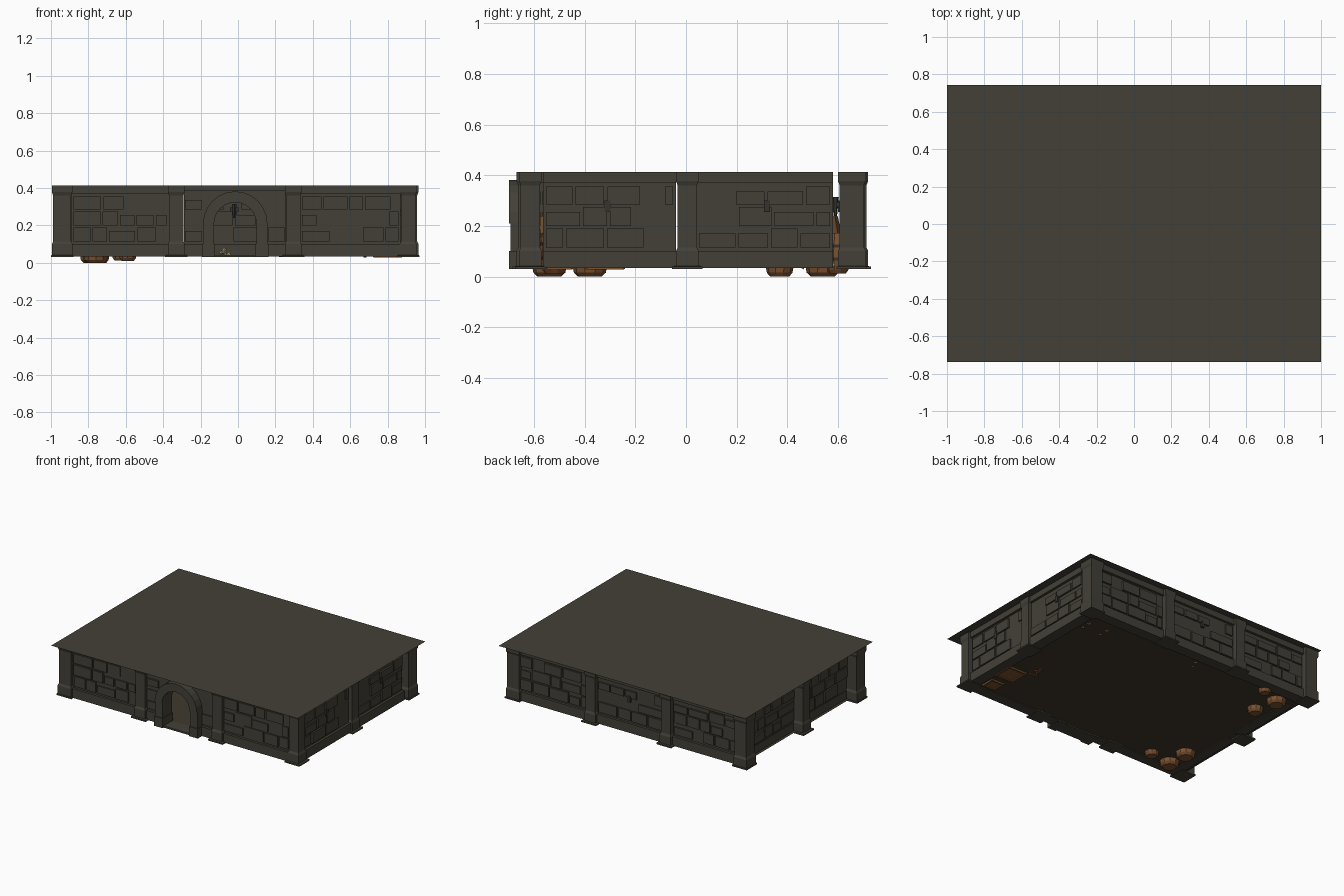
import bpy, bmesh, random
from math import pi, cos, sin
from mathutils import Matrix, Vector

if "Cube" in bpy.data.objects:
    bpy.data.objects.remove(bpy.data.objects["Cube"])

random.seed(4)


def material(name, rgb):
    m = bpy.data.materials.new(name)
    m.diffuse_color = (*rgb, 1)
    m.use_nodes = True
    m.node_tree.nodes["Principled BSDF"].inputs["Base Color"].default_value = m.diffuse_color
    return m


STONE = material("stone", (0.055, 0.051, 0.038))
EARTH = material("earth", (0.050, 0.040, 0.027))
WOOD = material("wood", (0.20, 0.085, 0.03))
IRON = material("iron", (0.035, 0.033, 0.03))
BONE = material("bone", (0.55, 0.48, 0.30))


def finish(bm, name, mat, matrix=None):
    if matrix:
        bm.transform(matrix)
    bmesh.ops.recalc_face_normals(bm, faces=bm.faces)
    me = bpy.data.meshes.new(name)
    bm.to_mesh(me)
    bm.free()
    me.materials.append(mat)
    ob = bpy.data.objects.new(name, me)
    bpy.context.collection.objects.link(ob)
    return ob


def box(bm, x0, x1, y0, y1, z0, z1, rot=None):
    size = Matrix.Diagonal((x1 - x0, y1 - y0, z1 - z0, 1))
    move = Matrix.Translation(((x0 + x1) / 2, (y0 + y1) / 2, (z0 + z1) / 2))
    bmesh.ops.create_cube(bm, size=1, matrix=move @ (rot or Matrix()) @ size)


def lathe(bm, cx, cy, profile, n):
    """Stack of n-sided rings from (radius, z) pairs, capped at both ends."""
    rings = []
    for r, z in profile:
        k = r / cos(pi / n)
        rings.append([bm.verts.new((cx + k * cos((2 * i + 1) * pi / n), cy + k * sin((2 * i + 1) * pi / n), z))
                      for i in range(n)])
    for a, b in zip(rings, rings[1:]):
        for i in range(n):
            j = (i + 1) % n
            bm.faces.new((a[i], a[j], b[j], b[i]))
    bm.faces.new(rings[0])
    bm.faces.new(rings[-1])


def extrude_outline(bm, pts, y0, y1):
    f = bm.faces.new([bm.verts.new((x, y0, z)) for x, z in pts])
    r = bmesh.ops.extrude_face_region(bm, geom=[f])
    vs = [v for v in r["geom"] if isinstance(v, bmesh.types.BMVert)]
    bmesh.ops.translate(bm, verts=vs, vec=(0, y1 - y0, 0))


def bricks(bm, u0, u1, side):
    """Three irregular courses of raised blocks with sloped edges."""
    for z0, z1 in ((0.115, 0.19), (0.2, 0.275), (0.285, 0.355)):
        u = u0
        while u < u1 - 0.03:
            w = min(random.uniform(0.08, 0.17), u1 - u)
            if u1 - u - w < 0.04:
                w = u1 - u
            if random.random() < 0.88:
                d = random.uniform(0.007, 0.014)
                y = -d if side < 0 else 0.05 + d
                top = z1 - random.choice((0, 0, 0.02))
                box(bm, u + 0.006, u + w - 0.006, min(y, 0.025), max(y, 0.025), z0, top)
            u += w


def wall_frame(cx, cy, ang):
    return Matrix.Translation((cx, cy, 0)) @ Matrix.Rotation(ang, 4, "Z")


def wall(name, frame, spans, proud=0.018):
    """Local frame: u along the wall, outer face at y = 0, outward is -y."""
    bm = bmesh.new()
    for u0, u1 in spans:
        box(bm, u0, u1, 0, 0.05, 0.035, 0.412)
        box(bm, u0, u1, -proud, 0.062, 0.033, 0.1)
        box(bm, u0, u1, -proud, 0.062, 0.37, 0.413)
        bricks(bm, u0 + 0.005, u1 - 0.005, -1)
        bricks(bm, u0 + 0.005, u1 - 0.005, 1)
    finish(bm, name, STONE, frame)


# Roof sheet and floor sheet
for name, x0, x1, y0, y1, z, mat in (("roof", -1, 1, -0.737, 0.743, 0.415, STONE),
                                     ("floor", -0.93, 0.93, -0.645, 0.68, 0.04, EARTH)):
    bm = bmesh.new()
    bm.faces.new([bm.verts.new(p) for p in ((x0, y0, z), (x1, y0, z), (x1, y1, z), (x0, y1, z))])
    ob = finish(bm, name, mat)

# Walls: the left one sits recessed behind its pillars
front = wall_frame(0, -0.638, 0)
wall("front_wall", front, ((-0.89, -0.37), (0.33, 0.87)))
wall("back_wall", wall_frame(0, 0.675, pi), ((-0.87, -0.32), (-0.24, 0.29), (0.37, 0.89)))
wall("right_wall", wall_frame(0.925, 0, pi / 2), ((-0.565, -0.04), (0.04, 0.58)))
wall("left_wall", wall_frame(-0.905, 0, -pi / 2), ((-0.565, -0.04), (0.04, 0.58)), 0.004)

# Pillars
CORNER, MIDDLE = 0.055, 0.045
spots = [(-0.94, -0.615, CORNER), (-0.94, 0.665, CORNER), (0.91, -0.615, MIDDLE), (0.91, 0.655, CORNER),
         (-0.94, 0.005, MIDDLE), (0.91, 0.005, MIDDLE), (-0.33, 0.67, MIDDLE), (0.28, 0.67, MIDDLE),
         (-0.33, -0.625, MIDDLE), (0.295, -0.625, MIDDLE)]
for i, (x, y, h) in enumerate(spots):
    bm = bmesh.new()
    lathe(bm, x, y, ((0.06, 0.03), (0.06, 0.04), (h, 0.041), (h, 0.1), (h - 0.007, 0.115),
                     (h - 0.007, 0.36), (h, 0.378), (h, 0.413)), 4)
    finish(bm, f"pillar_{i + 1}", STONE)

# Doorway panel with an arched opening
CX, SPRING, RI, RO = -0.015, 0.21, 0.113, 0.172


def arc(r, steps=12):
    return [(CX - r * cos(pi * i / steps), SPRING + r * sin(pi * i / steps)) for i in range(steps + 1)]


bm = bmesh.new()
extrude_outline(bm, [(-0.29, 0.035), (CX - RI, 0.035)] + arc(RI) +
                [(CX + RI, 0.035), (0.255, 0.035), (0.255, 0.412), (-0.29, 0.412)], 0, 0.05)
for u0, u1 in ((-0.29, CX - RO), (CX + RO, 0.255)):
    box(bm, u0, u1, -0.018, 0.06, 0.033, 0.1)
    bricks(bm, u0, u1, -1)
box(bm, -0.29, 0.255, -0.018, 0.06, 0.383, 0.413)
finish(bm, "doorway_wall", STONE, front)

# Arch ring, jambs and sill step
bm = bmesh.new()
outer, inner = arc(RO), arc(RI)
extrude_outline(bm, outer + inner[::-1], -0.062, 0.055)
for s in (-1, 1):
    a, b = sorted((CX + s * RI, CX + s * RO))
    box(bm, a, b, -0.055, 0.055, 0.035, SPRING)
    box(bm, a - 0.006, b + 0.006, -0.062, 0.058, 0.03, 0.1)
box(bm, CX - RI, CX + RI, -0.05, 0.05, 0.03, 0.042)
finish(bm, "door_arch", STONE, front)

# Barrels, sunk slightly through the floor
barrels = [(-0.63, 0.60, 0.05, 0.012), (-0.78, 0.54, 0.075, 0.0), (-0.74, 0.37, 0.06, 0.0),
           (-0.765, -0.38, 0.075, 0.0), (-0.76, -0.54, 0.075, 0.0), (-0.59, -0.52, 0.055, 0.01)]
for i, (x, y, r, z) in enumerate(barrels):
    h = r * 3.2
    bm = bmesh.new()
    lathe(bm, x, y, ((r * 0.6, z), (r * 0.8, z + 0.015), (r, z + h * 0.4), (r, z + h * 0.6),
                     (r * 0.75, z + h), (r * 0.65, z + h), (r * 0.65, z + h - 0.01)), 10)
    finish(bm, f"barrel_{i + 1}", WOOD)
    bm = bmesh.new()
    for k in (0.32, 0.64):
        lathe(bm, x, y, ((r * 1.02, z + h * k), (r * 1.02, z + h * (k + 0.07))), 10)
    finish(bm, f"barrel_hoops_{i + 1}", IRON)

# Crates with corner battens
for i, (x, y, h) in enumerate(((0.80, -0.32, 0.07), (0.80, -0.5, 0.045))):
    bm = bmesh.new()
    z = 0.03
    box(bm, x - h, x + h, y - h, y + h, z + 0.005, z + 2 * h)
    for sx in (-h, h):
        for sy in (-h, h):
            box(bm, x + sx - 0.008, x + sx + 0.008, y + sy - 0.008, y + sy + 0.008, z, z + 2 * h + 0.005)
        for zz in (z + 0.006, z + 2 * h - 0.003):
            box(bm, x + sx - 0.006, x + sx + 0.006, y - h, y + h, zz - 0.008, zz + 0.008)
            box(bm, x - h, x + h, y + sx - 0.006, y + sx + 0.006, zz - 0.008, zz + 0.008)
    finish(bm, f"crate_{i + 1}", WOOD)

# Table with crossed legs
bm = bmesh.new()
for k in range(3):
    box(bm, 0.64, 0.87, 0.42 + k * 0.05, 0.465 + k * 0.05, 0.14, 0.155)
for x in (0.68, 0.83):
    for s in (-1, 1):
        box(bm, x - 0.008, x + 0.008, 0.483, 0.503, 0.022, 0.155, Matrix.Rotation(s * 0.6, 4, "X"))
finish(bm, "table", WOOD)

# Broken planks on the floor
bm = bmesh.new()
for k in range(3):
    box(bm, 0.65, 0.71, -0.24 + k * 0.035, -0.225 + k * 0.035, 0.034, 0.048, Matrix.Rotation(k * 0.7, 4, "Z"))
finish(bm, "planks", WOOD)

# Bone pile seen through the doorway
bm = bmesh.new()
for k in range(9):
    p = Vector((-0.07 + random.uniform(-0.025, 0.025), 0.55 + random.uniform(-0.03, 0.03),
                0.045 + random.uniform(0, 0.035)))
    bmesh.ops.create_icosphere(bm, subdivisions=1, radius=random.uniform(0.008, 0.014),
                               matrix=Matrix.Translation(p))
finish(bm, "bone_pile", BONE)

# Torch brackets, one shared shape; the right-hand ones pierce the wall
torches = [wall_frame(-0.02, 0.675, pi), wall_frame(0.925, -0.31, pi / 2), wall_frame(0.925, 0.32, pi / 2)]
for i, frame in enumerate(torches):
    bm = bmesh.new()
    box(bm, -0.012, 0.012, -0.017, 0.075, 0.255, 0.3)
    box(bm, -0.022, 0.022, 0.05, 0.08, 0.275, 0.295)
    lathe(bm, 0, 0.085, ((0.006, 0.24), (0.012, 0.315)), 6)
    finish(bm, f"torch_{i + 1}", IRON, frame)
